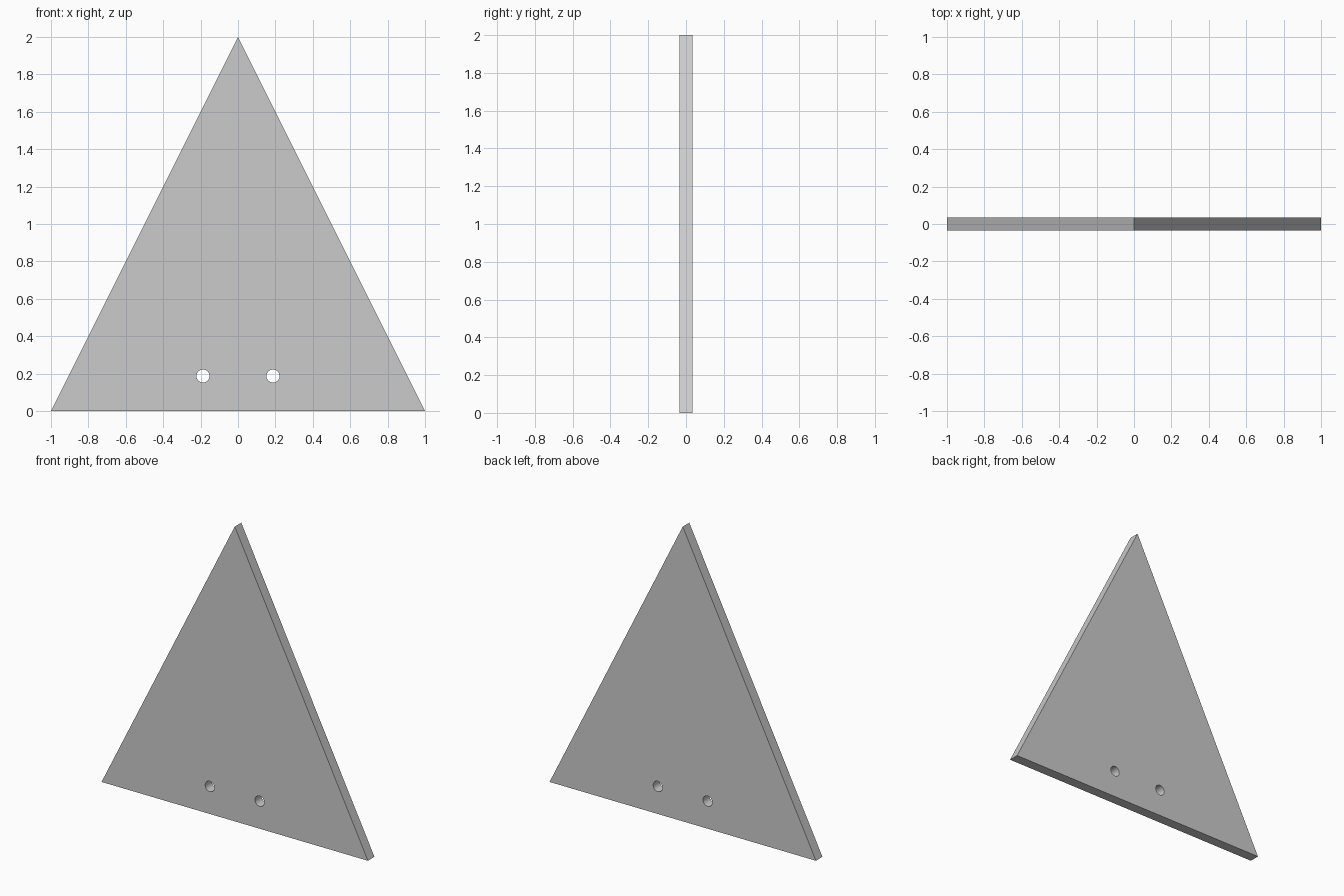
import bpy, bmesh
from math import radians
from mathutils import Matrix

if "Cube" in bpy.data.objects:
    bpy.data.objects.remove(bpy.data.objects["Cube"])

THICK = 0.07
HOLE_R = 0.035
HOLE_X = HOLE_Z = 0.187


def make_object(name, bm):
    bmesh.ops.recalc_face_normals(bm, faces=bm.faces)
    mesh = bpy.data.meshes.new(name)
    bm.to_mesh(mesh)
    bm.free()
    obj = bpy.data.objects.new(name, mesh)
    bpy.context.collection.objects.link(obj)
    return obj


# Triangular plate: front profile extruded through its thickness
bm = bmesh.new()
profile = [(-1, 0), (1, 0), (0, 2)]
face = bm.faces.new([bm.verts.new((x, -THICK / 2, z)) for x, z in profile])
extruded = bmesh.ops.extrude_face_region(bm, geom=[face])["geom"]
bmesh.ops.translate(bm, vec=(0, THICK, 0),
                    verts=[g for g in extruded if isinstance(g, bmesh.types.BMVert)])
plate = make_object("triangular_plate", bm)

# Pair of round cutters for the mounting holes
bm = bmesh.new()
for side in (-1, 1):
    bmesh.ops.create_cone(
        bm, cap_ends=True, segments=32, radius1=HOLE_R, radius2=HOLE_R, depth=THICK * 3,
        matrix=Matrix.Translation((side * HOLE_X, 0, HOLE_Z)) @ Matrix.Rotation(radians(90), 4, "X"))
cutter = make_object("hole_cutter", bm)
cutter.hide_render = True

# Cut the holes, then drop the helper
cut = plate.modifiers.new("holes", "BOOLEAN")
cut.operation = "DIFFERENCE"
cut.solver = "EXACT"
cut.object = cutter
bpy.context.view_layer.objects.active = plate
plate.select_set(True)
bpy.ops.object.modifier_apply(modifier=cut.name)
bpy.data.objects.remove(cutter)

# Smooth hole walls, sharp plate edges
bpy.ops.object.shade_smooth_by_angle(angle=radians(30))
